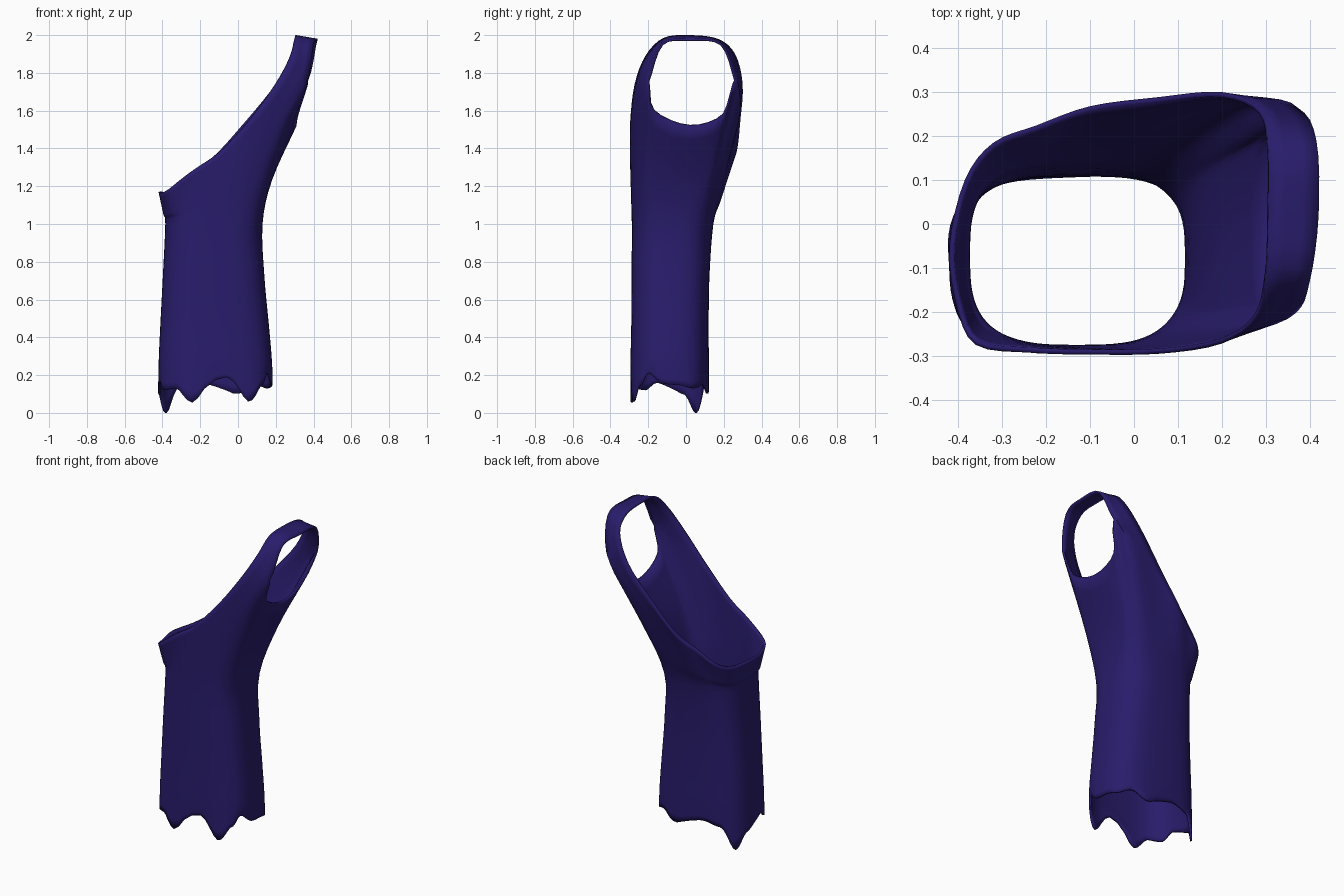
import bpy, bmesh, math
from mathutils import Vector as V

if "Cube" in bpy.data.objects:
    bpy.data.objects.remove(bpy.data.objects["Cube"])

SUB, STEP = 4, 4          # smoothing steps around and along the tube
COLS = 18 * SUB


def catmull(a, b, c, d, t):
    return 0.5 * (2 * b + (c - a) * t + (2 * a - 5 * b + 4 * c - d) * t ** 2
                  + (3 * b - a - 3 * c + d) * t ** 3)


def closed_curve(pts):
    n = len(pts)
    return [catmull(pts[k - 1], pts[k], pts[(k + 1) % n], pts[(k + 2) % n], s / SUB)
            for k in range(n) for s in range(SUB)]


def section(deg, z, xl, xr, yf, yb, shrink=1.0):
    """Point on a rounded-box cross-section of the tube."""
    c, s = math.cos(math.radians(deg)), math.sin(math.radians(deg))
    px = math.copysign(abs(c) ** 0.667, c) * (xr - xl) / 2 * shrink
    py = math.copysign(abs(s) ** 0.667, s) * (yb - yf) / 2 * shrink
    return V(((xl + xr) / 2 + px, (yf + yb) / 2 + py, z))


# ragged hem: angle -> height
HEM = [(0, .15), (30, .13), (55, .15), (78, .10), (98, .16), (120, .14), (145, .0),
       (168, .10), (190, .16), (210, .12), (235, .13), (255, .055), (274, .19),
       (296, .06), (318, .15), (335, .21), (360, .15)]


def hem_height(deg):
    deg %= 360
    for (a, za), (b, zb) in zip(HEM, HEM[1:]):
        if a <= deg <= b:
            t = (deg - a) / (b - a)
            return za + (zb - za) * t * t * (3 - 2 * t)


# slanted neckline loop, starting at the left and running round the front
neck = [V(p) for p in [
    (-.42, -.05, 1.17), (-.405, -.18, 1.165), (-.36, -.275, 1.19), (-.23, -.293, 1.29),
    (-.10, -.297, 1.38), (.06, -.295, 1.55), (.20, -.272, 1.74), (.28, -.215, 1.89),
    (.30, -.12, 1.985), (.305, .02, 2.0), (.305, .17, 1.98), (.29, .26, 1.90),
    (.20, .30, 1.74), (.05, .288, 1.55), (-.10, .268, 1.38), (-.22, .225, 1.29),
    (-.32, .185, 1.21), (-.385, .10, 1.17)]]
# lower and upper edges of the armhole, by column
lower = {6: (.25, -.25, 1.60), 7: (.365, -.205, 1.75), 8: (.32, -.17, 1.60), 9: (.31, .02, 1.52),
         10: (.32, .20, 1.58), 11: (.372, .265, 1.76), 12: (.26, .287, 1.60)}
upper = {8: (.40, -.13, 1.955), 9: (.42, .02, 1.98), 10: (.415, .19, 1.955)}

WAIST = (1.0, -.385, .13, -.287, .145)
mid = []
for k in range(18):
    base = section(180 + 20 * k, *WAIST)
    mid.append(V(lower[k]) if k in lower else base.lerp(neck[k], 0.65))
top = [V(upper[k]) if k in upper else mid[k] for k in range(18)]

neck_c, mid_c, top_c = closed_curve(neck), closed_curve(mid), closed_curve(top)
for j in range(COLS):
    if not 7 * SUB < j < 11 * SUB:
        top_c[j] = mid_c[j]

# body and shoulder strap columns
body, strap = [], []
for j in range(COLS):
    deg = 180 + 360 * j / COLS
    h = hem_height(deg)
    waist, m = section(deg, *WAIST), mid_c[j]
    chest = waist.lerp(m, 0.45)
    chest.x -= 0.03 * max(0, math.cos(math.radians(deg)))
    rows = [section(deg, h, -.425, .19, -.297, .122, 1 - 0.5 * max(0, h - .11)),
            section(deg, .27, -.42, .18, -.294, .121),
            section(deg, .45, -.412, .165, -.29, .12),
            section(deg, .72, -.398, .14, -.288, .124), waist, chest, m]
    ext = [2 * rows[0] - rows[1]] + rows + [2 * m - chest]
    body.append([catmull(*ext[i:i + 4], s / STEP) for i in range(len(rows) - 1)
                 for s in range(STEP)] + [m])
    strap.append([top_c[j].lerp(neck_c[j], s / 3) for s in range(4)])

bm = bmesh.new()
for grid in (body, strap):
    vs = [[bm.verts.new(p) for p in col] for col in grid]
    for j in range(COLS):
        a, b = vs[j], vs[(j + 1) % COLS]
        for r in range(len(a) - 1):
            bm.faces.new((a[r], b[r], b[r + 1], a[r + 1]))
bmesh.ops.remove_doubles(bm, verts=bm.verts, dist=0.0005)

mesh = bpy.data.meshes.new("one_shoulder_tunic")
bm.to_mesh(mesh)
bm.free()
tunic = bpy.data.objects.new("one_shoulder_tunic", mesh)
bpy.context.collection.objects.link(tunic)

# cloth thickness
solid = tunic.modifiers.new("thickness", 'SOLIDIFY')
solid.thickness, solid.offset = 0.012, -1

# dark indigo cloth
mat = bpy.data.materials.new("indigo_cloth")
mat.diffuse_color = (0.022, 0.012, 0.15, 1)
mat.use_nodes = True
mat.node_tree.nodes["Principled BSDF"].inputs["Base Color"].default_value = mat.diffuse_color
mesh.materials.append(mat)

bpy.context.view_layer.objects.active = tunic
tunic.select_set(True)
bpy.ops.object.shade_smooth_by_angle(angle=math.radians(50))
